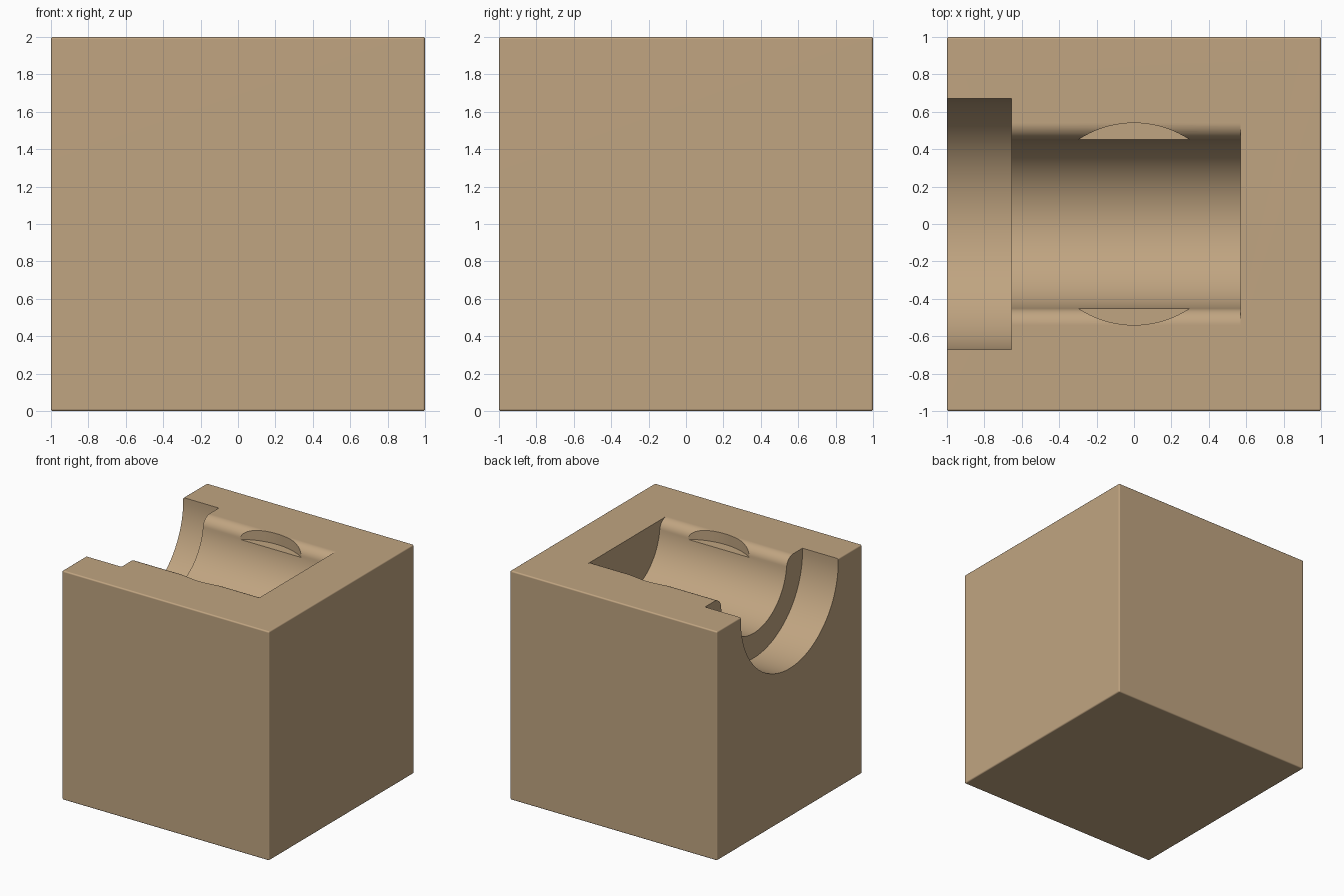
import bpy, bmesh
from math import sin, cos, pi, sqrt, atan2, radians

old = bpy.data.objects.get("Cube")
if old:
    bpy.data.objects.remove(old, do_unlink=True)

AXIS_Z = 1.97      # height of the bore axis
BORE_R = 0.455     # main channel radius
LIP_R = 0.09       # rounding along the channel rim
COLLAR_R = 0.672   # wide end recess radius
ABOVE = 2.3        # cutters rise past the top face

tan = bpy.data.materials.new("warm_tan")
tan.use_nodes = True
colour = (0.53, 0.375, 0.22, 1)
tan.diffuse_color = colour
bsdf = tan.node_tree.nodes["Principled BSDF"]
bsdf.inputs["Base Color"].default_value = colour
bsdf.inputs["Roughness"].default_value = 0.7


def arc(cy, cz, r, start, end, n):
    return [(cy + r * cos(start + (end - start) * i / n),
             cz + r * sin(start + (end - start) * i / n)) for i in range(n + 1)]


def prism(name, points, offset):
    """Closed solid from a loop of 3D points swept along offset."""
    bm = bmesh.new()
    face = bm.faces.new([bm.verts.new(p) for p in points])
    swept = bmesh.ops.extrude_face_region(bm, geom=[face])["geom"]
    moved = [v for v in swept if isinstance(v, bmesh.types.BMVert)]
    bmesh.ops.translate(bm, verts=moved, vec=offset)
    bmesh.ops.recalc_face_normals(bm, faces=bm.faces[:])
    mesh = bpy.data.meshes.new(name)
    bm.to_mesh(mesh)
    bm.free()
    mesh.materials.append(tan)
    obj = bpy.data.objects.new(name, mesh)
    bpy.context.collection.objects.link(obj)
    return obj


def along_x(name, profile, x0, x1):
    return prism(name, [(x0, y, z) for y, z in profile], (x1 - x0, 0, 0))


# Solid block with slightly softened edges
block = prism("block", [(-1, -1, 0), (1, -1, 0), (1, 1, 0), (-1, 1, 0)], (0, 0, 2))
soft = block.modifiers.new("soft_edges", 'BEVEL')
soft.width = 0.012
soft.segments = 4

# Main channel: round trough flaring into a rounded rim
rim_z = 2 - LIP_R
rim_y = sqrt((BORE_R + LIP_R) ** 2 - (rim_z - AXIS_Z) ** 2)
tilt = atan2(rim_z - AXIS_Z, rim_y)
half = arc(0, AXIS_Z, BORE_R, -pi / 2, tilt, 32)
half += arc(rim_y, rim_z, LIP_R, pi + tilt, pi / 2, 12)[1:]
half.append((rim_y, ABOVE))
channel_profile = half + [(-y, z) for y, z in reversed(half[1:])]
channel = along_x("channel_cutter", channel_profile, -0.8, 0.57)

# Wide recess at the open end
collar_profile = arc(0, AXIS_Z, COLLAR_R, -pi, 0, 64)
collar_profile += [(COLLAR_R, ABOVE), (-COLLAR_R, ABOVE)]
collar = along_x("collar_cutter", collar_profile, -1.2, -0.655)

# Shallow upright disc that leaves a crescent ledge in each wall
circle = arc(0, 0, 0.54, 0, 2 * pi, 96)[:-1]
disc = prism("ledge_cutter", [(x, y, 1.907) for x, y in circle], (0, 0, 0.4))

cutters = [channel, collar, disc]
for cutter in cutters:
    cutter.hide_render = True
    cut = block.modifiers.new(cutter.name, 'BOOLEAN')
    cut.operation = 'DIFFERENCE'
    cut.solver = 'EXACT'
    cut.object = cutter

# Bake the cuts, then drop the cutters
bpy.context.view_layer.update()
result = bpy.data.meshes.new_from_object(
    block.evaluated_get(bpy.context.evaluated_depsgraph_get()))
block.modifiers.clear()
block.data = result
for cutter in cutters:
    bpy.data.objects.remove(cutter, do_unlink=True)

# Smooth the curves, keep corners crisp and flat faces flat
bpy.ops.object.select_all(action='DESELECT')
block.select_set(True)
bpy.context.view_layer.objects.active = block
bpy.ops.object.shade_smooth_by_angle(angle=radians(30))
weighted = block.modifiers.new("flat_face_normals", 'WEIGHTED_NORMAL')
weighted.keep_sharp = True
